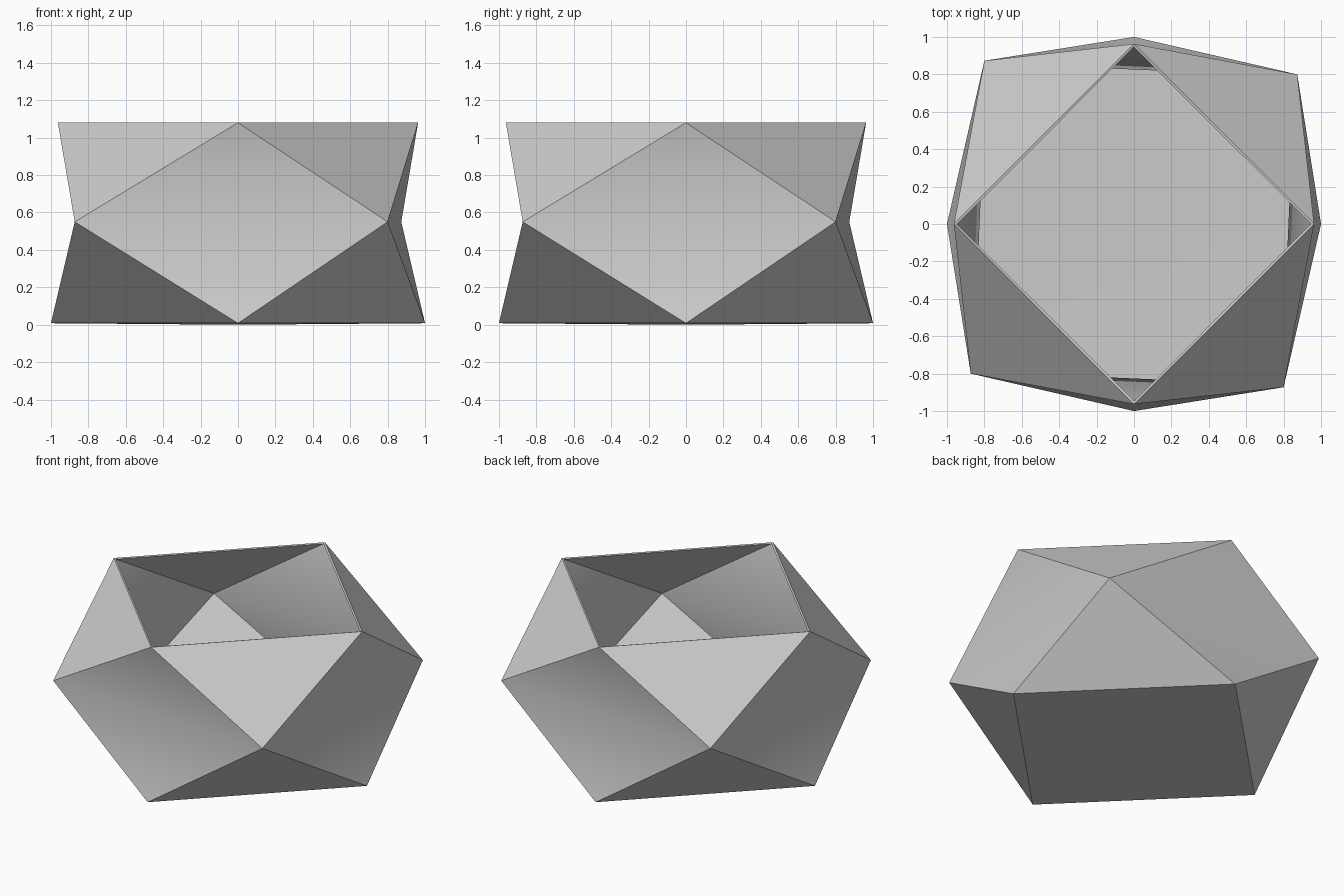
import bpy
import bmesh
import math
from mathutils import Matrix, Vector

cube = bpy.data.objects.get("Cube")
if cube:
    bpy.data.objects.remove(cube, do_unlink=True)

# Single grey material
grey = bpy.data.materials.new("plain_grey")
grey.use_nodes = True
colour = (0.6, 0.6, 0.6, 1.0)
grey.diffuse_color = colour
grey.node_tree.nodes["Principled BSDF"].inputs["Base Color"].default_value = colour


def ring(bm, corner):
    """Four corners made by quarter turns about z."""
    return [bm.verts.new(Matrix.Rotation(i * math.pi / 2, 3, 'Z') @ Vector(corner))
            for i in range(4)]


# Faceted bowl skin: base square, twisted middle square, open rim square
bm = bmesh.new()
base = ring(bm, (1.0, 0, 0.008))
middle = ring(bm, (0.873, 0.8, 0.55))
rim = ring(bm, (0.963, 0, 1.08))
centre = bm.verts.new((0, 0, 0))
for i in range(4):
    j = (i + 1) % 4
    before, after = middle[i - 1], middle[i]
    bm.faces.new((base[i], base[j], after))      # lower facet
    bm.faces.new((rim[i], after, rim[j]))        # upper facet
    bm.faces.new((before, base[i], after))       # folded side, lower half
    bm.faces.new((before, after, rim[i]))        # folded side, upper half
    bm.faces.new((centre, base[j], base[i]))     # floor
mesh = bpy.data.meshes.new("faceted_bowl")
bm.to_mesh(mesh)
bm.free()
mesh.materials.append(grey)

bowl = bpy.data.objects.new("faceted_bowl", mesh)
bpy.context.collection.objects.link(bowl)
bpy.ops.object.select_all(action='DESELECT')
bpy.context.view_layer.objects.active = bowl
bowl.select_set(True)

# Thin wall, thickened inwards
wall = bowl.modifiers.new("wall", 'SOLIDIFY')
wall.thickness = 0.012
wall.offset = -1
wall.use_even_offset = True
bpy.ops.object.modifier_apply(modifier=wall.name)

# Side folds stay soft, facet edges stay crisp
bpy.ops.object.shade_smooth_by_angle(angle=math.radians(40))
